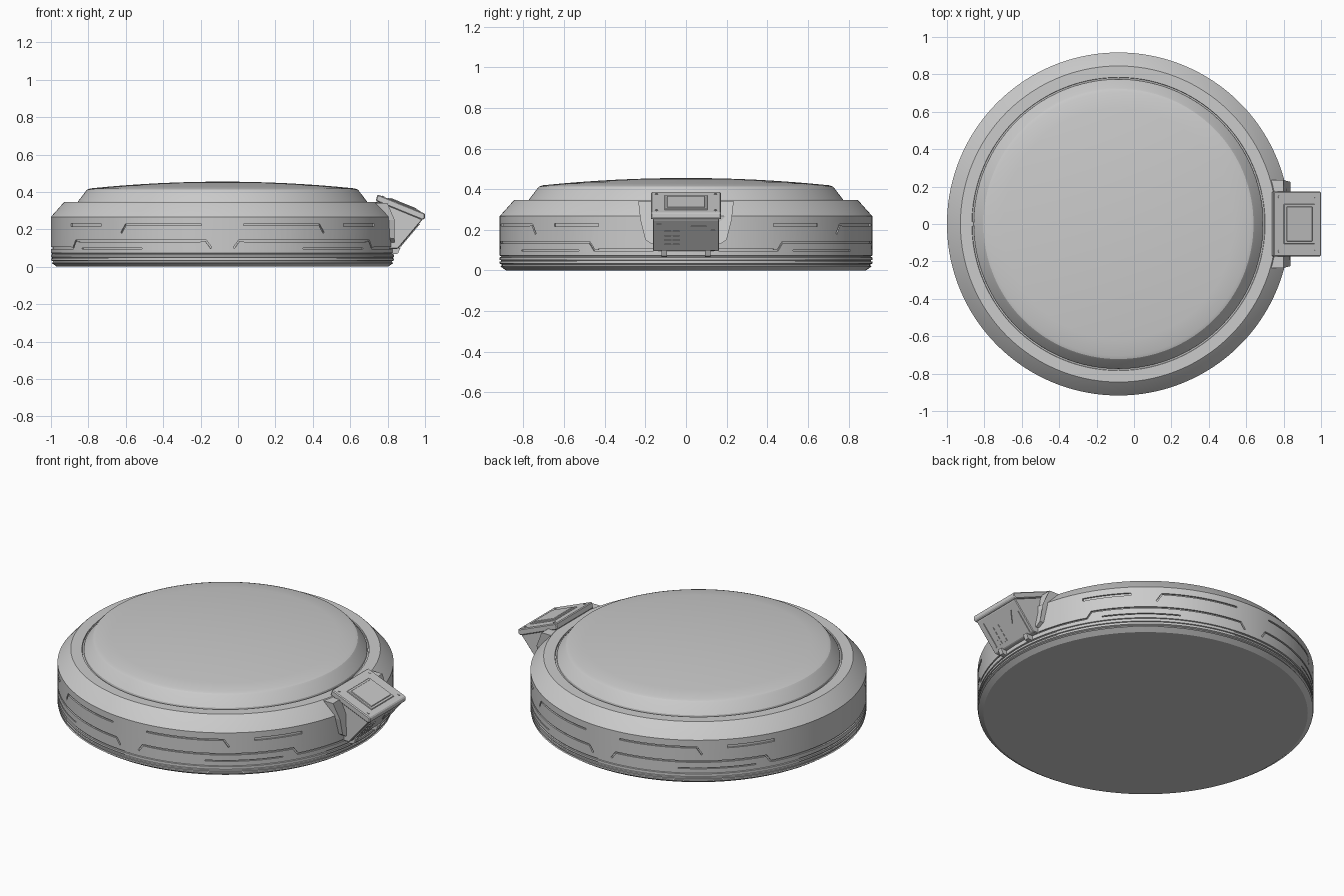
import bpy, bmesh, math
from mathutils import Matrix, Vector

cube = bpy.data.objects.get("Cube")
if cube:
    bpy.data.objects.remove(cube, do_unlink=True)

CX, R, SEG = -0.083, 0.917, 180

grey = bpy.data.materials.new("plain_grey")
grey.use_nodes = True
grey.diffuse_color = (0.6, 0.6, 0.6, 1)
grey.node_tree.nodes["Principled BSDF"].inputs["Base Color"].default_value = (0.6, 0.6, 0.6, 1)


def finish(name, bm):
    bmesh.ops.recalc_face_normals(bm, faces=bm.faces)
    mesh = bpy.data.meshes.new(name)
    bm.to_mesh(mesh)
    bm.free()
    mesh.materials.append(grey)
    obj = bpy.data.objects.new(name, mesh)
    bpy.context.collection.objects.link(obj)
    return obj


def activate(obj):
    bpy.ops.object.select_all(action='DESELECT')
    obj.select_set(True)
    bpy.context.view_layer.objects.active = obj


def prism(name, outline, place, lo, hi, bevel=0.0):
    """Extrude a 2D outline between lo and hi; place maps (a, b, depth) to xyz."""
    bm = bmesh.new()
    rows = [[bm.verts.new(place(a, b, d)) for a, b in outline] for d in (lo, hi)]
    bm.faces.new(rows[0])
    bm.faces.new(rows[1])
    n = len(outline)
    for i in range(n):
        j = (i + 1) % n
        bm.faces.new((rows[0][i], rows[0][j], rows[1][j], rows[1][i]))
    if bevel:
        bmesh.ops.bevel(bm, geom=bm.edges[:], offset=bevel, segments=1, affect='EDGES')
    return finish(name, bm)


# Round body: one turned profile
profile = [(0, 0), (0.885, 0), (0.914, 0.02), (0.907, 0.023), (0.907, 0.03), (R, 0.034),
           (R, 0.043), (0.911, 0.045), (0.911, 0.05), (R, 0.052),
           (R, 0.064), (0.911, 0.066), (0.911, 0.071), (R, 0.073),
           (R, 0.267), (0.85, 0.342), (0.845, 0.346), (0.784, 0.346), (0.782, 0.339),
           (0.774, 0.339), (0.772, 0.35), (0.73, 0.405), (0.722, 0.413), (0.705, 0.419)]
profile += [(0.705 * (1 - k / 8), 0.455 - 0.036 * (1 - k / 8) ** 2) for k in range(1, 9)]
bm = bmesh.new()
verts = [bm.verts.new((r, 0, z)) for r, z in profile]
edges = [bm.edges.new(pair) for pair in zip(verts, verts[1:])]
bmesh.ops.spin(bm, geom=verts + edges, cent=(0, 0, 0), axis=(0, 0, 1),
               angle=math.tau, steps=SEG, use_merge=True)
bmesh.ops.remove_doubles(bm, verts=bm.verts, dist=1e-5)
bmesh.ops.translate(bm, verts=bm.verts, vec=(CX, 0, 0))
body = finish("round_body", bm)


# Panel lines: curved strips cut from the wall
def ribbon(bm, path, width):
    pts = []
    for (a0, z0), (a1, z1) in zip(path, path[1:]):
        steps = max(1, int(abs(a1 - a0) / 2))
        pts += [(a0 + (a1 - a0) * k / steps, z0 + (z1 - z0) * k / steps) for k in range(steps)]
    pts.append(path[-1])
    flat = [Vector((math.radians(a) * R, z)) for a, z in pts]
    rings = []
    for i, p in enumerate(flat):
        t = (flat[min(i + 1, len(flat) - 1)] - flat[max(i - 1, 0)]).normalized()
        side = Vector((-t.y, t.x)) * width / 2
        ring = []
        for r, s in ((0.908, 1), (0.94, 1), (0.94, -1), (0.908, -1)):
            q = p + side * s
            ang = q.x / R
            ring.append(bm.verts.new((CX + r * math.cos(ang), r * math.sin(ang), q.y)))
        rings.append(ring)
    for a, b in zip(rings, rings[1:]):
        for k in range(4):
            bm.faces.new((a[k], a[(k + 1) % 4], b[(k + 1) % 4], b[k]))
    bm.faces.new(rings[0])
    bm.faces.new(rings[-1])


upper = [(53.8, 0.18), (55.6, 0.224), (83, 0.224)]
slot = [(28, 0.223), (45, 0.223)]
under = [(35, 0.098), (62, 0.098)]
half = [(29.5, 0.1), (31.2, 0.138), (84.5, 0.138), (86.2, 0.1)]
lower = [(-a, z) for a, z in reversed(half)] + half
bm = bmesh.new()
for base in (0, 180):
    ribbon(bm, [(base + a, z) for a, z in lower], 0.009)
    for sign in (1, -1):
        for path, width in ((upper, 0.009), (slot, 0.016), (under, 0.006)):
            ribbon(bm, [(base + sign * a, z) for a, z in path], width)
cutter = finish("panel_line_cutter", bm)
cutter.hide_render = True
mod = body.modifiers.new("panel_lines", 'BOOLEAN')
mod.operation, mod.solver, mod.object = 'DIFFERENCE', 'EXACT', cutter
activate(body)
bpy.ops.object.modifier_apply(modifier=mod.name)
bpy.data.objects.remove(cutter, do_unlink=True)
activate(body)
bpy.ops.object.shade_smooth_by_angle(angle=math.radians(25))


# Mounting bracket behind the control box, leaning back at its top
def bracket_place(y, z, x):
    return (x - (0.04 if z > 0.3 and x > 0.8 else 0), y, z)


bracket_half = [(0.17, 0.13), (0.2, 0.15), (0.225, 0.25), (0.235, 0.342)]
prism("mounting_bracket", bracket_half + [(-y, z) for y, z in reversed(bracket_half)],
      bracket_place, 0.7, 0.838)


# Control box: wedge body and sloping cover
def along_y(x, z, y):
    return (x, y, z)


prism("control_box", [(0.765, 0.355), (0.985, 0.265), (0.985, 0.25), (0.855, 0.096),
                      (0.8, 0.096), (0.765, 0.2)], along_y, -0.163, 0.163, 0.004)
prism("box_cover", [(0.746, 0.387), (1.0, 0.284), (1.0, 0.258), (0.985, 0.25), (0.736, 0.352)],
      along_y, -0.173, 0.173, 0.005)

# Local frames lying on the cover and on the underside of the box
COVER = Matrix.Translation((0.873, 0, 0.3355)) @ Matrix.Rotation(math.radians(22.1), 4, 'Y')
UNDER = Matrix.Translation((0.92, 0, 0.173)) @ Matrix.Rotation(math.radians(130.2), 4, 'Y')


def plate(name, frame, outline, height, bevel=0.0):
    return prism(name, outline, lambda u, v, d: frame @ Vector((u, v, d)), -0.004, height, bevel)


def rect(u, v, su, sv):
    return [(u - su / 2, v - sv / 2), (u + su / 2, v - sv / 2),
            (u + su / 2, v + sv / 2), (u - su / 2, v + sv / 2)]


# Raised pad with a rim, and corner screws on the cover
plate("cover_rim", COVER, rect(0.01, 0, 0.178, 0.214), 0.005, 0.003)
plate("cover_pad", COVER, rect(0.01, 0, 0.15, 0.186), 0.009, 0.003)
for u in (-0.105, 0.105):
    for v in (-0.145, 0.145):
        ring = [(u + 0.007 * math.cos(k * math.tau / 10), v + 0.007 * math.sin(k * math.tau / 10))
                for k in range(10)]
        plate("cover_screw", COVER, ring, 0.003)

# Underside trim: side bars, triangle and small keys
plate("left_bar", UNDER, rect(0, -0.132, 0.15, 0.02), 0.005)
plate("right_bar", UNDER, rect(0.03, 0.132, 0.13, 0.02), 0.005)
plate("triangle_plate", UNDER, [(-0.06, 0.025), (-0.06, 0.1), (0.005, 0.062)], 0.005)
for row in range(4):
    for col in range(2):
        plate("small_key", UNDER, rect(-0.02 + row * 0.028, -0.09 + col * 0.042, 0.016, 0.03), 0.005)

# Two feet below the box
for y in (-0.107, 0.107):
    prism("box_foot", [(0.82, 0.066), (0.855, 0.07), (0.868, 0.1), (0.82, 0.11)],
          along_y, y - 0.014, y + 0.014)
